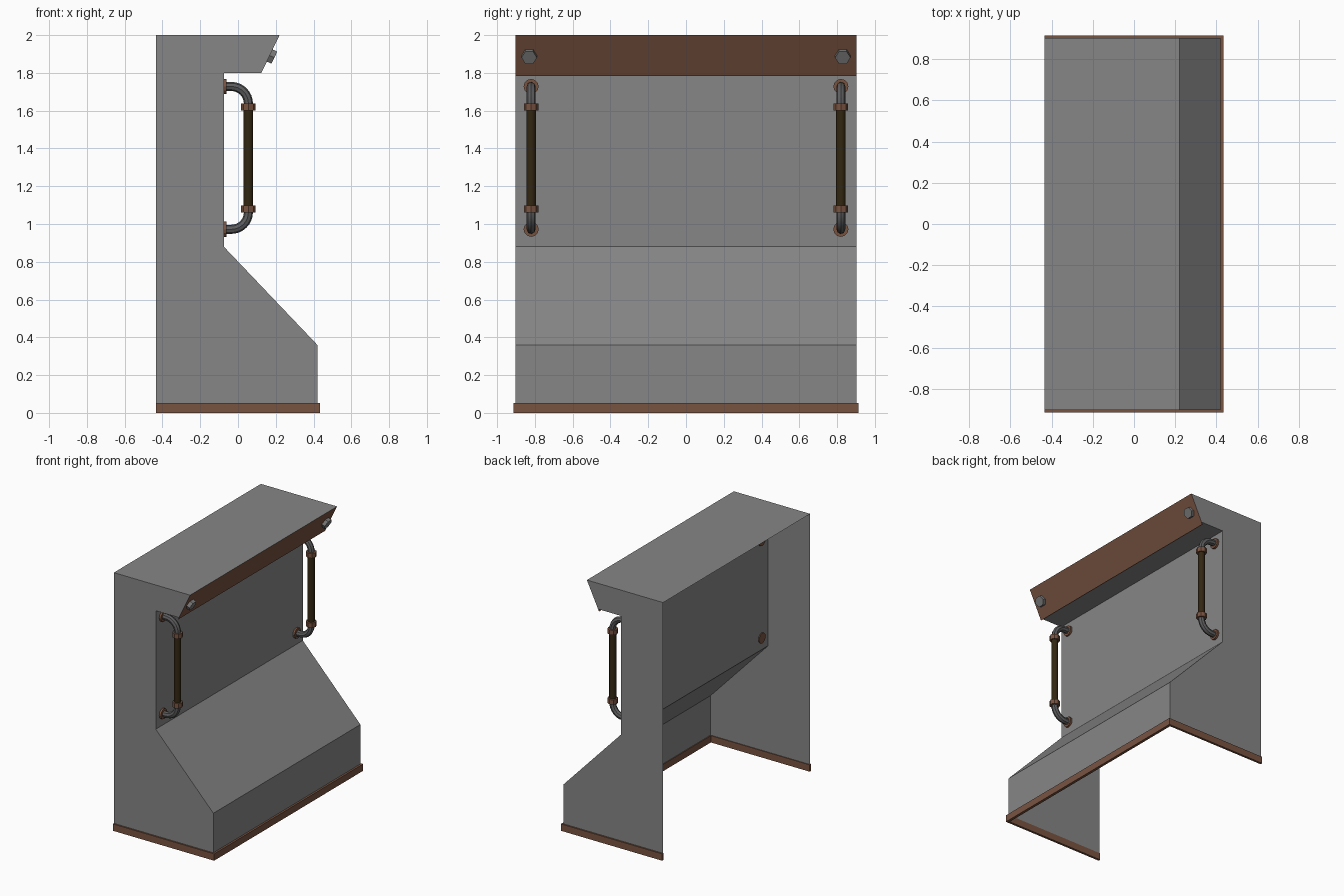
import bpy, bmesh, math
from mathutils import Matrix, Vector

if "Cube" in bpy.data.objects:
    bpy.data.objects.remove(bpy.data.objects["Cube"])


def mat(name, rgb):
    m = bpy.data.materials.new(name)
    m.diffuse_color = (*rgb, 1)
    m.use_nodes = True
    m.node_tree.nodes["Principled BSDF"].inputs["Base Color"].default_value = m.diffuse_color
    return m


GREY = mat("panel grey", (0.24, 0.24, 0.24))
COPPER = mat("copper brown", (0.19, 0.088, 0.053))
GRIP = mat("dark leather", (0.033, 0.02, 0.006))
PIPE = mat("pipe grey", (0.11, 0.11, 0.115))
BOLT = mat("bolt grey", (0.19, 0.19, 0.19))


def finish(name, bm, material, smooth=False):
    me = bpy.data.meshes.new(name)
    bm.to_mesh(me)
    bm.free()
    me.materials.append(material)
    ob = bpy.data.objects.new(name, me)
    bpy.context.collection.objects.link(ob)
    if smooth:
        bpy.context.view_layer.objects.active = ob
        bpy.ops.object.select_all(action='DESELECT')
        ob.select_set(True)
        bpy.ops.object.shade_smooth_by_angle(angle=math.radians(40))
    return ob


def cylinder(name, centre, axis, radius, length, sides, material, smooth=False):
    z = Vector(axis).normalized()
    y = Vector((0, 1, 0))
    x = y.cross(z)
    rot = Matrix((x, y, z)).transposed().to_4x4()
    bm = bmesh.new()
    bmesh.ops.create_cone(bm, cap_ends=True, segments=sides, radius1=radius,
                          radius2=radius, depth=length,
                          matrix=Matrix.Translation(centre) @ rot)
    return finish(name, bm, material, smooth)


def tube(name, points, radius, material):
    cu = bpy.data.curves.new(name + "_path", 'CURVE')
    cu.dimensions = '3D'
    cu.bevel_depth = radius
    cu.bevel_resolution = 2
    sp = cu.splines.new('POLY')
    sp.points.add(len(points) - 1)
    for p, co in zip(sp.points, points):
        p.co = (*co, 1)
    tmp = bpy.data.objects.new(name + "_path", cu)
    bpy.context.collection.objects.link(tmp)
    bpy.context.view_layer.update()
    bm = bmesh.new()
    me = tmp.to_mesh()
    bm.from_mesh(me)
    tmp.to_mesh_clear()
    bpy.data.objects.remove(tmp)
    return finish(name, bm, material, True)


# cabinet shell: side profile extruded along y, open at the back and bottom
W = 0.902
profile = [(-0.435, 0.03), (0.42, 0.03), (0.42, 0.36), (-0.075, 0.88),
           (-0.075, 1.80), (0.124, 1.80), (0.22, 2.0), (-0.435, 2.0)]
bm = bmesh.new()
near = [bm.verts.new((x, -W, z)) for x, z in profile]
far = [bm.verts.new((x, W, z)) for x, z in profile]
bm.faces.new(near)
bm.faces.new(far[::-1])
for i in (1, 2, 3, 4, 6):
    bm.faces.new((near[i], far[i], far[i + 1], near[i + 1]))
bmesh.ops.recalc_face_normals(bm, faces=bm.faces)
finish("cabinet_shell", bm, GREY)

# sloped header board, hanging slightly below the hood
bm = bmesh.new()
bm.faces.new([bm.verts.new(c) for c in (
    (0.116, -W, 1.783), (0.116, W, 1.783), (0.22, W, 2.0), (0.22, -W, 2.0))])
finish("header_board", bm, COPPER)

# U-shaped base trim
outer = [(-0.435, -0.914), (0.435, -0.914), (0.435, 0.914), (-0.435, 0.914)]
inner = [(-0.435, -0.896), (0.414, -0.896), (0.414, 0.896), (-0.435, 0.896)]
bm = bmesh.new()
vo = [bm.verts.new((x, y, 0)) for x, y in outer]
vi = [bm.verts.new((x, y, 0)) for x, y in inner]
faces = [bm.faces.new((vo[i], vo[i + 1], vi[i + 1], vi[i])) for i in range(3)]
ext = bmesh.ops.extrude_face_region(bm, geom=faces, use_keep_orig=True)
for v in ext["geom"]:
    if isinstance(v, bmesh.types.BMVert):
        v.co.z = 0.053
bmesh.ops.recalc_face_normals(bm, faces=bm.faces)
finish("base_trim", bm, COPPER)

# pipe handles and header bolts, one set on each side
normal = Vector((0.217, 0, -0.104)).normalized()
GX, R = 0.055, 0.09
for side, s in (("left", -1), ("right", 1)):
    y = 0.82 * s
    for end, z, d in (("upper", 1.728, -1), ("lower", 0.972, 1)):
        path = [(-0.08, y, z)]
        for k in range(9):
            a = math.pi / 2 * k / 8
            path.append((GX - R + R * math.sin(a), y, z + d * R * (1 - math.cos(a))))
        path.append((GX, y, z + d * 0.13))
        tube(f"{side}_{end}_elbow", path, 0.024, PIPE)
        cylinder(f"{side}_{end}_flange", (-0.071, y, z), (1, 0, 0),
                 0.04, 0.022, 12, COPPER)
        cylinder(f"{side}_{end}_collar", (GX, y, z + d * 0.108), (0, 0, 1),
                 0.038, 0.037, 8, COPPER)
    cylinder(f"{side}_grip", (GX, y, 1.35), (0, 0, 1), 0.025, 0.54, 12, GRIP, True)
    base = Vector((0.168, 0.83 * s, 1.892))
    cylinder(f"{side}_bolt", base + normal * 0.012, normal, 0.041, 0.03, 6, BOLT)
